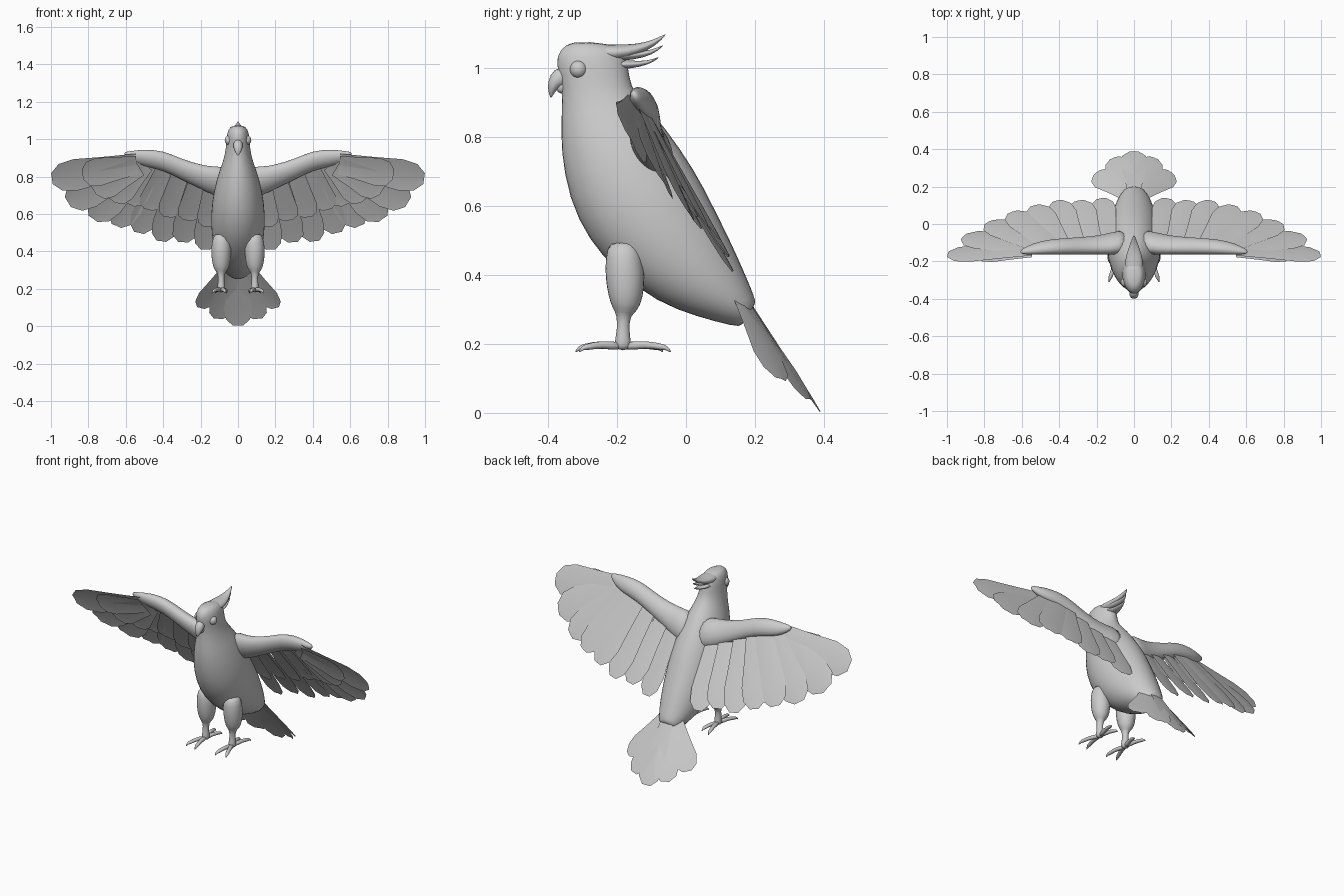
import bpy, bmesh
from math import sin, cos, pi
from mathutils import Vector as V


def make(name, bm, subsurf=0, mirror=False):
    me = bpy.data.meshes.new(name)
    bm.to_mesh(me)
    bm.free()
    ob = bpy.data.objects.new(name, me)
    bpy.context.collection.objects.link(ob)
    me.polygons.foreach_set("use_smooth", [True] * len(me.polygons))
    if mirror:
        m = ob.modifiers.new("mirror", 'MIRROR')
        m.use_mirror_merge = False
    if subsurf:
        s = ob.modifiers.new("smooth", 'SUBSURF')
        s.levels = s.render_levels = subsurf
    return ob


def loft(bm, rings, n=16):
    """Skin elliptical rings given as (centre, half axis a, half axis b)."""
    loops = [[bm.verts.new(c + a * cos(2 * pi * i / n) + b * sin(2 * pi * i / n))
              for i in range(n)] for c, a, b in rings]
    faces = [bm.faces.new((p[i], p[(i + 1) % n], q[(i + 1) % n], q[i]))
             for p, q in zip(loops, loops[1:]) for i in range(n)]
    faces += [bm.faces.new(loops[0][::-1]), bm.faces.new(loops[-1])]
    bmesh.ops.recalc_face_normals(bm, faces=faces)


def tube(bm, pts, n=10, ref=V((1, 0, 0))):
    """Tapered tube through points (x, y, z, side radius, other radius)."""
    P = [V(p[:3]) for p in pts]
    rings = []
    for i, p in enumerate(pts):
        t = (P[min(i + 1, len(P) - 1)] - P[max(i - 1, 0)]).normalized()
        s = (ref - t * ref.dot(t)).normalized()
        rings.append((P[i], s * p[3], t.cross(s) * p[4]))
    loft(bm, rings, n)


def feather(bm, root, tip, width, normal, root_w=0.45, cup=.05):
    """Blunt-ended feather with a slightly raised spine."""
    axis = tip - root
    side = axis.cross(normal).normalized() * width / 2
    up = normal.normalized() * width * cup
    prof = [(0, root_w), (.4, .5 + root_w / 2), (.72, 1), (.9, .85), (1, .35)]
    rows = [[bm.verts.new(root + axis * t + side * w * k + up * (w * (1 - abs(k)) - .5 * w))
             for k in (1, 0, -1)] for t, w in prof]
    for p, q in zip(rows, rows[1:]):
        for j in (0, 1):
            bm.faces.new((p[j], p[j + 1], q[j + 1], q[j]))


# Body and head: front (y, z), back (y, z), half width
profile = [(-.325, 1.078, -.23, 1.07, .03), (-.368, 1.055, -.18, 1.055, .054),
           (-.38, 1.01, -.165, 1.0, .063), (-.358, .95, -.16, .945, .065),
           (-.362, .86, -.125, .90, .08), (-.365, .76, -.06, .83, .115),
           (-.342, .62, .03, .70, .143), (-.285, .50, .08, .60, .147),
           (-.20, .405, .13, .50, .138), (-.085, .32, .165, .42, .118),
           (.03, .278, .19, .36, .092), (.14, .25, .202, .325, .06),
           (.165, .25, .2, .315, .04)]
bm = bmesh.new()
loft(bm, [(V((0, (fy + by) / 2, (fz + bz) / 2)), V((w, 0, 0)),
           V((0, by - fy, bz - fz)) / 2) for fy, fz, by, bz, w in profile], 20)
make("body", bm, 1)

# Crest wisps sweeping back off the head
bm = bmesh.new()
tube(bm, [(0, -.29, 1.045, .045, .025), (0, -.2, 1.04, .055, .028),
          (0, -.14, 1.052, .035, .017), (0, -.09, 1.072, .016, .009),
          (0, -.058, 1.097, .002, .002)])
tube(bm, [(0, -.22, 1.035, .045, .02), (0, -.15, 1.035, .032, .013),
          (0, -.1, 1.042, .016, .007), (0, -.065, 1.065, .002, .002)])
tube(bm, [(0, -.22, 1.01, .045, .018), (0, -.16, 1.008, .03, .012),
          (0, -.11, 1.013, .014, .006), (0, -.078, 1.03, .002, .002)])
make("crest", bm, 1)

# Hooked beak, upper and lower
bm = bmesh.new()
tube(bm, [(0, -.34, .975, .024, .03), (0, -.37, .972, .028, .032),
          (0, -.384, .95, .025, .02), (0, -.39, .93, .015, .01),
          (0, -.391, .912, .003, .002)])
tube(bm, [(0, -.335, .955, .022, .032), (0, -.362, .942, .021, .022),
          (0, -.37, .928, .011, .011)])
make("beak", bm, 1)

# Eyes
bm = bmesh.new()
bmesh.ops.create_uvsphere(bm, u_segments=16, v_segments=10, radius=.026)
bmesh.ops.translate(bm, verts=bm.verts, vec=(.046, -.311, .995))
make("eyes", bm, 1, True)

# Legs: thigh and shank, then four toes with claws
bm = bmesh.new()
tube(bm, [(.086, -.18, .5, .04, .045), (.088, -.18, .45, .055, .056),
          (.09, -.176, .39, .056, .06), (.09, -.174, .335, .05, .052),
          (.09, -.177, .298, .036, .038), (.09, -.181, .285, .018, .02),
          (.09, -.182, .24, .017, .018), (.09, -.183, .21, .022, .024),
          (.09, -.183, .18, .022, .026)], 12)
make("legs", bm, 1, True)
bm = bmesh.new()
for dx, dy in ((-.022, -.135), (.045, -.125), (-.03, .115), (.03, .137)):
    tube(bm, [(.09, -.183, .192, .016, .016),
              (.09 + dx * .5, -.183 + dy * .5, .199, .011, .011),
              (.09 + dx * .8, -.183 + dy * .8, .191, .013, .011),
              (.09 + dx * .93, -.183 + dy * .93, .189, .007, .007),
              (.09 + dx, -.183 + dy * 1.02, .175, .002, .002)], 8)
make("toes", bm, 1, True)

# Wing arms: x, y, z, half chord, half thickness
chord, norm = V((0, .45, -.89)), V((0, .89, .45))
arm = [(.03, -.09, .765, .10, .06), (.13, -.107, .775, .085, .052),
       (.2, -.113, .80, .07, .045), (.3, -.117, .838, .06, .042),
       (.4, -.12, .888, .056, .04), (.5, -.127, .9, .05, .034),
       (.57, -.14, .908, .032, .022), (.61, -.15, .922, .01, .008)]
bm = bmesh.new()
loft(bm, [(V((x, y, z)), chord * a, norm * b) for x, y, z, a, b in arm])
make("wing_arms", bm, 1, True)

# Wing feathers: root, tip, width; a shorter covert layer lies underneath
quills = [((.54, -.137, .87), (.995, -.16, .79), .19),
          ((.53, -.13, .86), (.91, -.065, .665), .2),
          ((.50, -.12, .87), (.775, .012, .575), .18),
          ((.45, -.11, .87), (.65, .065, .537), .165),
          ((.39, -.105, .86), (.53, .10, .50), .155),
          ((.31, -.1, .83), (.41, .125, .455), .15),
          ((.22, -.09, .79), (.295, .125, .45), .15),
          ((.14, -.08, .77), (.175, .137, .41), .14)]
bm = bmesh.new()
for i, (r, t, w) in enumerate(quills):
    r, t = V(r), V(t)
    n = V((.12, .89, .45)).normalized()
    feather(bm, r, t, w, n, .65)
    under = -norm * .014
    feather(bm, r + under, r.lerp(t, .64) + under, w * .9, n, .65)
make("wing_feathers", bm, 0, True)

# Tail fan
bm = bmesh.new()
root = V((0, .172, .34))
feather(bm, root, V((0, .388, .004)), .15, V((0, .84, .54)), .45)
for s in (-1, 1):
    for k, (t, w) in enumerate((((.105, .355, .04), .145), ((.2, .275, .098), .14))):
        n = V((s * (.25 + .25 * k), .82, .5)).normalized()
        feather(bm, root + V((s * .02 * (k + 1), -.01 * (k + 1), 0)),
                V((s * t[0], t[1], t[2])), w, n, .45)
make("tail_feathers", bm)
